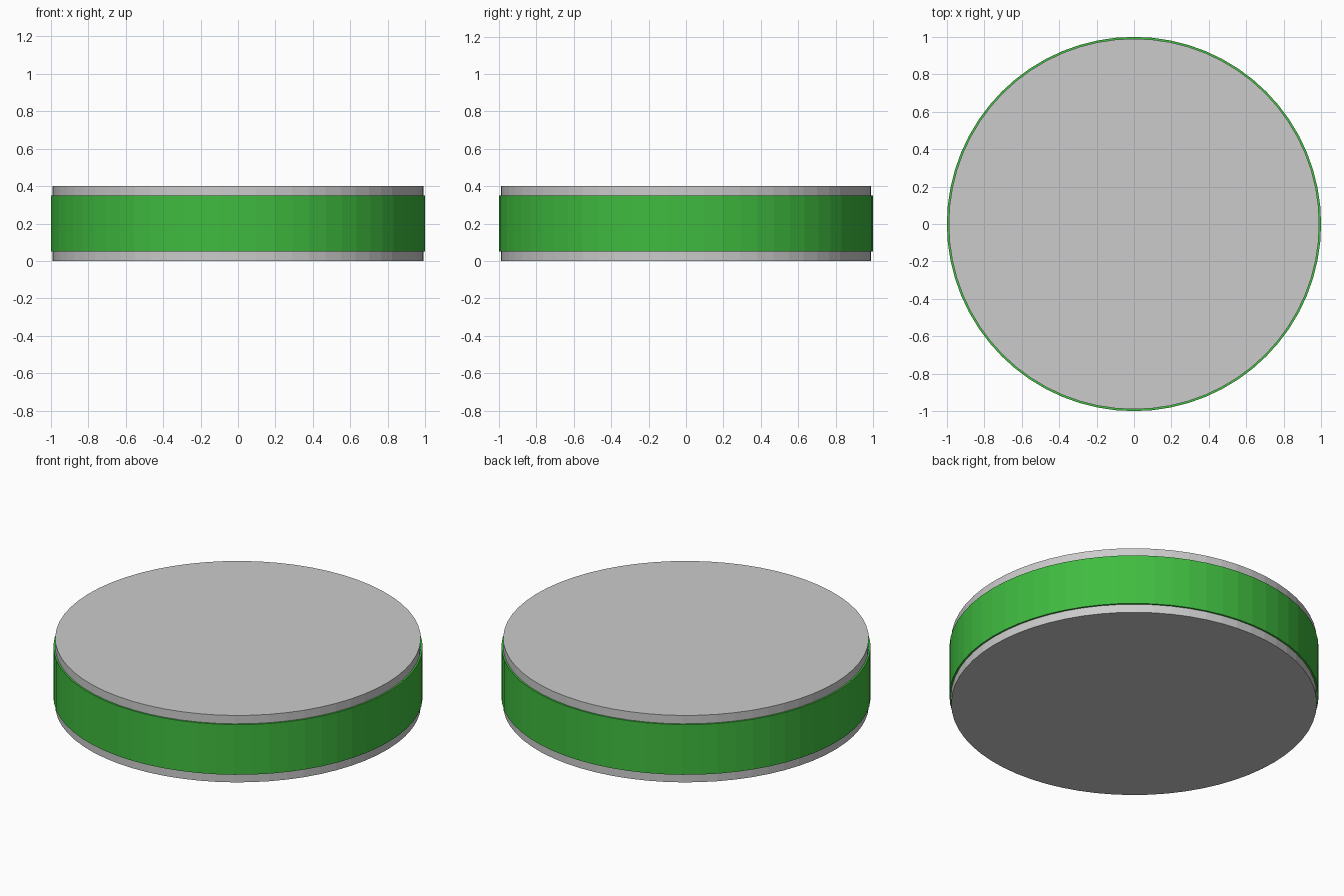
import bpy

if "Cube" in bpy.data.objects:
    bpy.data.objects.remove(bpy.data.objects["Cube"])

SIDES = 64


def cylinder(name, radius, z0, z1):
    bpy.ops.mesh.primitive_cylinder_add(
        vertices=SIDES, radius=radius, depth=z1 - z0,
        location=(0, 0, (z0 + z1) / 2))
    obj = bpy.context.object
    obj.name = name
    return obj


# Grey disc body
cylinder("disc_body", 0.99, 0.0, 0.4)

# Green band: the side walls of a slightly wider cylinder, bored to fit the disc
band = cylinder("green_band", 1.0, 0.05, 0.35)
bore = cylinder("band_bore_cutter", 0.985, -0.1, 0.5)
bore.hide_render = True
bore.hide_viewport = True
cut = band.modifiers.new("bore", 'BOOLEAN')
cut.operation = 'DIFFERENCE'
cut.object = bore

green = bpy.data.materials.new("green")
green.diffuse_color = (0.05, 0.5, 0.05, 1)
green.use_nodes = True
green.node_tree.nodes["Principled BSDF"].inputs["Base Color"].default_value = green.diffuse_color
band.data.materials.append(green)
